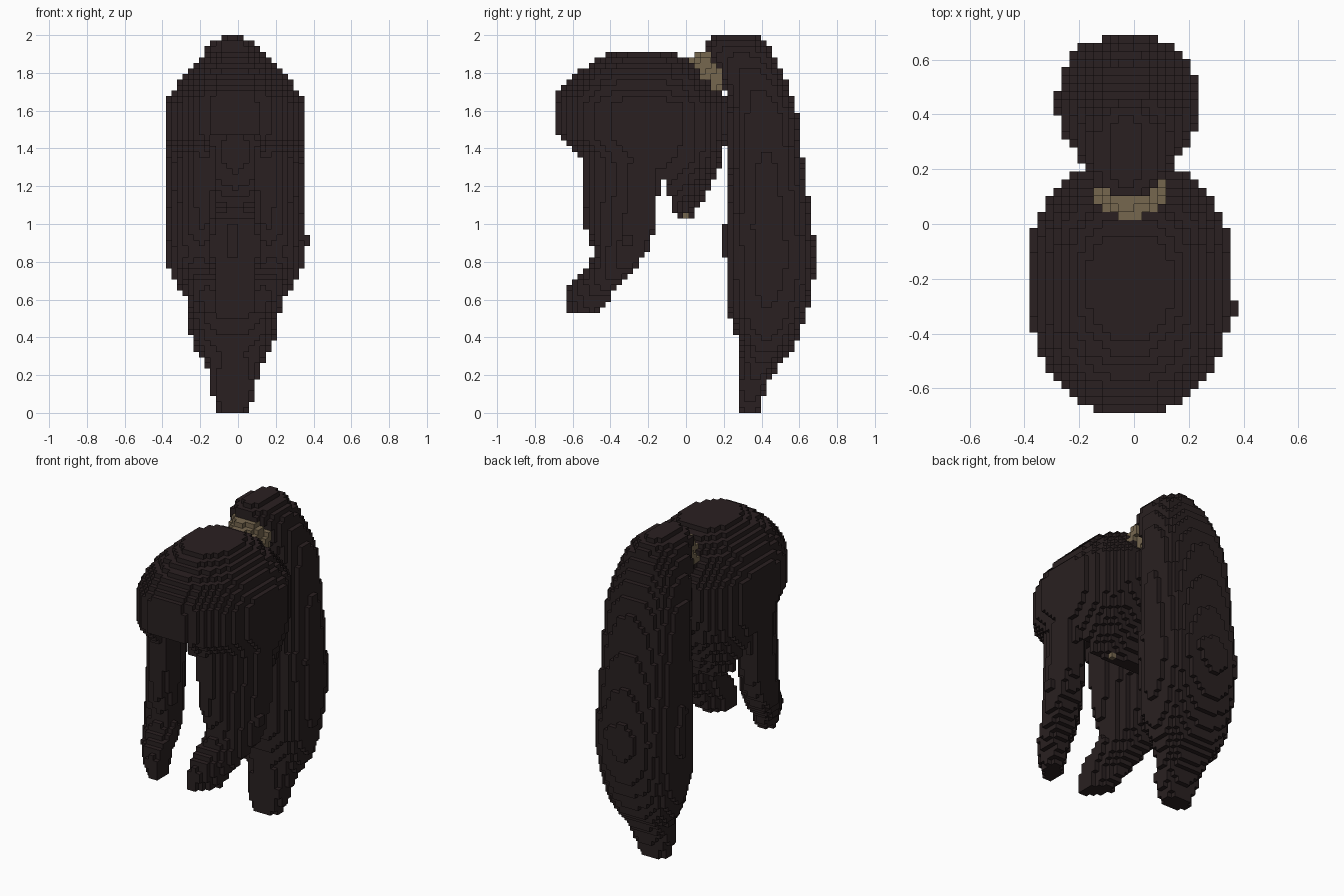
import bpy, bmesh, math

if "Cube" in bpy.data.objects:
    bpy.data.objects.remove(bpy.data.objects["Cube"], do_unlink=True)

CELL = 2 / 68
NX, NY, NZ = 26, 47, 68
MID = -0.015  # centre line of the hair


def material(name, rgb):
    m = bpy.data.materials.new(name)
    m.diffuse_color = (*rgb, 1)
    m.use_nodes = True
    b = m.node_tree.nodes["Principled BSDF"]
    b.inputs["Base Color"].default_value = (*rgb, 1)
    b.inputs["Roughness"].default_value = 0.9
    return m


HAIR = material("dark brown hair", (0.0225, 0.0145, 0.0148))
TIE = material("beige hair tie", (0.18, 0.135, 0.078))


def sample(profile, z):
    """Interpolate a profile of rows (z, a, b, ...) listed from top to bottom."""
    if z > profile[0][0] or z < profile[-1][0]:
        return None
    for p, q in zip(profile, profile[1:]):
        if z >= q[0]:
            t = (p[0] - z) / (p[0] - q[0])
            return [a + (b - a) * t for a, b in zip(p[1:], q[1:])]


def oval(dx, rx, y, front, back, power=2.2):
    ry = (back - front) / 2
    return abs(dx / rx) ** power + abs((y - (front + back) / 2) / ry) ** power <= 1


# Profiles: height, front y, back y, half width
CAP = [(1.92, -.38, -.07, .13), (1.88, -.46, 0, .18), (1.83, -.54, .06, .24),
       (1.78, -.61, .11, .285), (1.70, -.685, .175, .335), (1.64, -.70, .225, .372),
       (1.47, -.70, .225, .372), (1.40, -.62, .205, .37), (1.29, -.55, .18, .355)]
NAPE = [(1.36, -.13, .20, .365), (1.25, -.125, .165, .35),
        (1.15, -.09, .10, .33), (1.04, -.05, .035, .30)]
TAIL = [(2.0, .15, .37, .045), (1.95, .09, .43, .125), (1.88, .12, .48, .17),
        (1.75, .19, .54, .21), (1.60, .235, .585, .235), (1.3, .235, .625, .25),
        (1.0, .205, .665, .255), (.85, .205, .69, .255), (.7, .21, .675, .255),
        (.55, .215, .645, .245), (.42, .26, .60, .225), (.32, .29, .56, .19),
        (.25, .285, .50, .14), (.15, .265, .43, .125), (0, .285, .385, .08)]
# Side lock: height, front y, back y, centre x, half width
LOCK = [(1.42, -.55, -.13, .235, .10), (1.2, -.55, -.14, .237, .10),
        (.98, -.53, -.165, .245, .105), (.85, -.485, -.21, .25, .11),
        (.78, -.52, -.255, .235, .11), (.70, -.60, -.32, .21, .10),
        (.63, -.635, -.39, .185, .075), (.53, -.62, -.46, .165, .055)]


def in_hollow(x, y, z):
    return ((x - MID) / .25) ** 2 + ((y + .22) / .29) ** 2 + ((z - 1.38) / .38) ** 2 < 1


def cap(x, y, z):
    r = sample(CAP, z)
    if not r or in_hollow(x, y, z):
        return False
    if abs(x - MID) < .13 and y < -.35 and z < 1.46:  # parting under the fringe
        return False
    return oval(x - MID, r[2], y, r[0], r[1], 2.2 if y < -.2 else 2.6)


def nape(x, y, z):
    # back part of an oval around the head, tapering to its lower edge
    r = sample(NAPE, z)
    if not r or y < r[0] or in_hollow(x, y, z):
        return False
    return oval(x - MID, r[2], y, -.5 - r[1], r[1], 2.5)


def ponytail(x, y, z):
    r = sample(TAIL, z)
    return bool(r) and oval(x + .025, r[2], y, r[0], r[1], 2.4)


def side_lock(side):
    def inside(x, y, z):
        # single stray strand on the left
        if side > 0 and x > .35 and abs(y + .32) < .03 and abs(z - .905) < .03:
            return True
        r = sample(LOCK, z)
        if not r:
            return False
        front, back, cx, rx = r
        skew = .4 * (y - (front + back) / 2)  # lock wraps inward at the face
        return oval((x - MID) * side - cx - skew, rx, y, front, back)
    return inside


def hair_tie(x, y, z):
    # tilted disc between cap and ponytail
    dy, dz = y - .13, z - 1.805
    along = dy * .8 + dz * .6
    across = -dy * .6 + dz * .8
    return z < 1.91 and abs(along) < .05 and math.hypot((x - MID) / .12, across / .12) < 1


def tie_end(x, y, z):
    # small loose end under the nape hair
    return abs(x - .16) < .016 and abs(y) < .02 and 1.04 < z < 1.07


PARTS = [("hair_tie", hair_tie, TIE), ("tie_end", tie_end, TIE),
         ("ponytail", ponytail, HAIR), ("hair_cap", cap, HAIR), ("nape_hair", nape, HAIR),
         ("left_side_lock", side_lock(1), HAIR), ("right_side_lock", side_lock(-1), HAIR)]

# Give each grid cell to the first part that contains its centre
owner = {}
for i in range(NX):
    for j in range(NY):
        for k in range(NZ):
            p = ((i + .5 - NX / 2) * CELL, (j + .5 - NY / 2) * CELL, (k + .5) * CELL)
            for n, (_, test, _) in enumerate(PARTS):
                if test(*p):
                    owner[i, j, k] = n
                    break


def build_blocks(index, name, mat):
    """Build the outer faces of one part's cells."""
    bm = bmesh.new()
    verts = {}

    def vert(c):
        if c not in verts:
            verts[c] = bm.verts.new(((c[0] - NX / 2) * CELL, (c[1] - NY / 2) * CELL, c[2] * CELL))
        return verts[c]

    for cell, n in owner.items():
        if n != index:
            continue
        for axis in range(3):
            u, v = (axis + 1) % 3, (axis + 2) % 3
            for step in (0, 1):
                near = list(cell)
                near[axis] += 2 * step - 1
                if tuple(near) in owner:
                    continue
                loop = []
                for a, b in ((0, 0), (1, 0), (1, 1), (0, 1)):
                    c = list(cell)
                    c[axis] += step
                    c[u] += a
                    c[v] += b
                    loop.append(vert(tuple(c)))
                bm.faces.new(loop if step else loop[::-1])
    mesh = bpy.data.meshes.new(name)
    bm.to_mesh(mesh)
    bm.free()
    mesh.materials.append(mat)
    bpy.context.collection.objects.link(bpy.data.objects.new(name, mesh))


for n, (name, _, mat) in enumerate(PARTS):
    build_blocks(n, name, mat)
